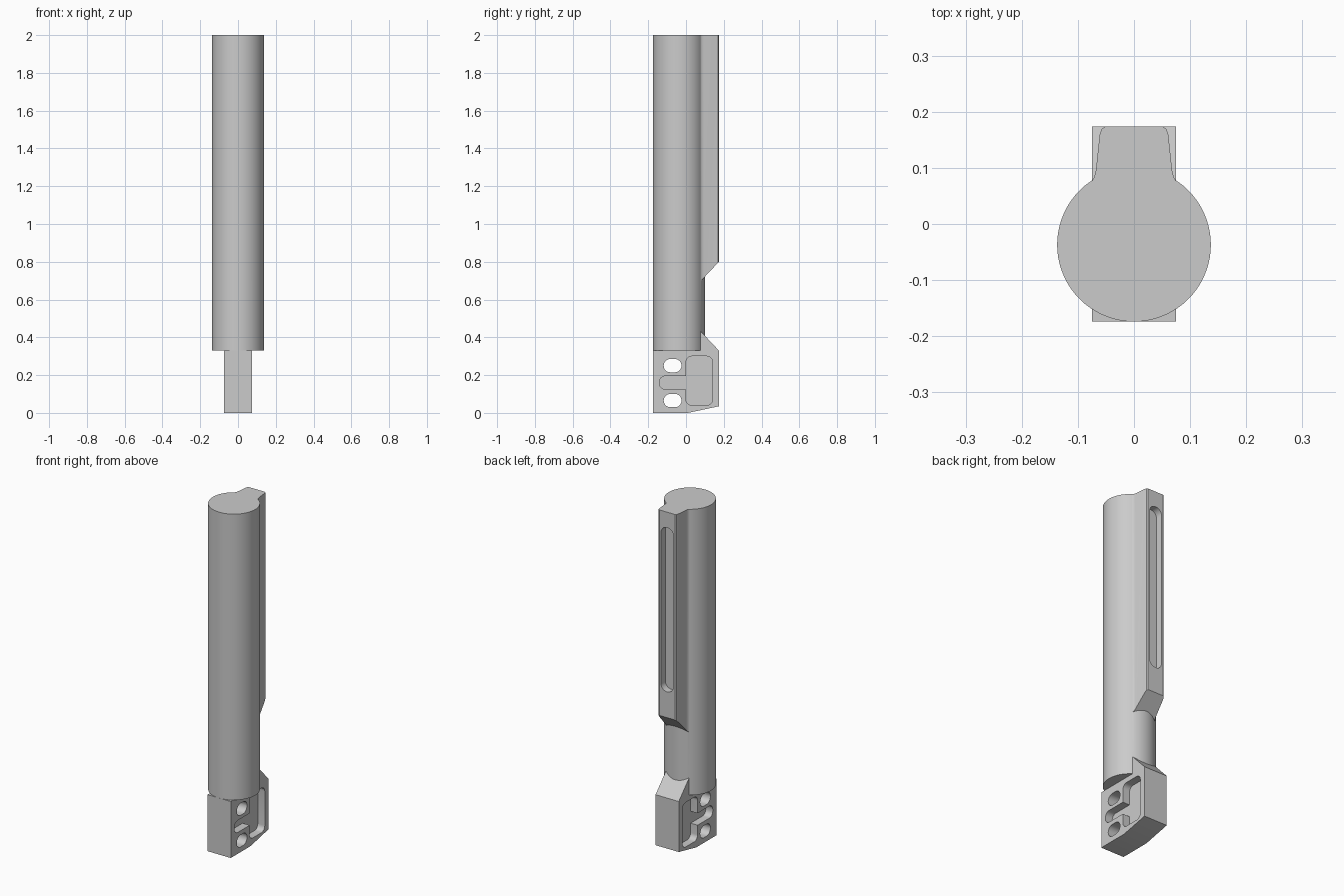
import bpy, bmesh, math

if "Cube" in bpy.data.objects:
    bpy.data.objects.remove(bpy.data.objects["Cube"])


def prism(name, pts, axis, a, b):
    """Extrude a closed 2D outline along one axis from a to b."""
    def place(p, d):
        return {'X': (d, p[0], p[1]), 'Y': (p[0], d, p[1]), 'Z': (p[0], p[1], d)}[axis]
    bm = bmesh.new()
    lo = [bm.verts.new(place(p, a)) for p in pts]
    hi = [bm.verts.new(place(p, b)) for p in pts]
    bm.faces.new(lo)
    bm.faces.new(hi)
    n = len(pts)
    for i in range(n):
        j = (i + 1) % n
        bm.faces.new((lo[i], lo[j], hi[j], hi[i]))
    bmesh.ops.recalc_face_normals(bm, faces=bm.faces[:])
    mesh = bpy.data.meshes.new(name)
    bm.to_mesh(mesh)
    bm.free()
    ob = bpy.data.objects.new(name, mesh)
    bpy.context.collection.objects.link(ob)
    return ob


def rounded_rect(u0, u1, v0, v1, r, n=6):
    pts = []
    corners = [(u1 - r, v1 - r), (u0 + r, v1 - r), (u0 + r, v0 + r), (u1 - r, v0 + r)]
    for k, (cu, cv) in enumerate(corners):
        for i in range(n + 1):
            t = math.pi / 2 * (k + i / n)
            pts.append((cu + r * math.cos(t), cv + r * math.sin(t)))
    return pts


def combine(ob, other, op):
    """Apply a boolean and remove the helper."""
    other.hide_render = True
    m = ob.modifiers.new(op, 'BOOLEAN')
    m.operation, m.object, m.solver = op, other, 'EXACT'
    bpy.context.view_layer.objects.active = ob
    bpy.ops.object.modifier_apply(modifier=m.name)
    bpy.data.objects.remove(other)


# Round shaft
R, CY, SEG = 0.137, -0.037, 72
circle = [(R * math.cos(2 * math.pi * i / SEG), CY + R * math.sin(2 * math.pi * i / SEG))
          for i in range(SEG)]
shaft = prism("shaft", circle, 'Z', 0.33, 2.0)

# Tapered back ridge, with a sloped lower end and a long slot
half = [(0.05, 0.0), (0.077, 0.074), (0.071, 0.083), (0.068, 0.095),
        (0.061, 0.160), (0.058, 0.169), (0.051, 0.174)]
ridge = prism("ridge", half + [(-x, y) for x, y in reversed(half)], 'Z', 0.5, 2.0)
for v in ridge.data.vertices:
    if v.co.z < 1:
        v.co.z = 0.70 + (v.co.y - 0.08) * 1.06
slot = prism("slot_cutter", rounded_rect(-0.04, 0.04, 0.95, 1.91, 0.0395, 8), 'Y', 0.134, 0.3)
combine(ridge, slot, 'DIFFERENCE')

# Foot block with chamfered underside and a wedge rising to the shaft
foot = prism("foot_block", [(-0.174, 0), (0.01, 0), (0.174, 0.035), (0.174, 0.33),
                            (0.076, 0.434), (0.04, 0.434), (0.04, 0.33), (-0.174, 0.33)],
             'X', -0.075, 0.075)

# Two through holes
for z in (0.065, 0.25):
    hole = prism("hole_cutter", rounded_rect(-0.118, -0.024, z - 0.035, z + 0.035, 0.034),
                 'X', -0.2, 0.2)
    combine(foot, hole, 'DIFFERENCE')

# Side pocket and its channel, on both sides
for s in (-1, 1):
    for outline in (rounded_rect(0.0, 0.14, 0.04, 0.30, 0.03),
                    rounded_rect(-0.14, 0.07, 0.125, 0.195, 0.03)):
        combine(foot, prism("pocket_cutter", outline, 'X', s * 0.03, s * 0.2), 'DIFFERENCE')

# Join into one solid
combine(shaft, ridge, 'UNION')
combine(shaft, foot, 'UNION')
shaft.name = "slotted_shaft_with_foot"
bpy.ops.object.select_all(action='DESELECT')
shaft.select_set(True)
bpy.context.view_layer.objects.active = shaft
bpy.ops.object.shade_smooth_by_angle(angle=math.radians(25))
